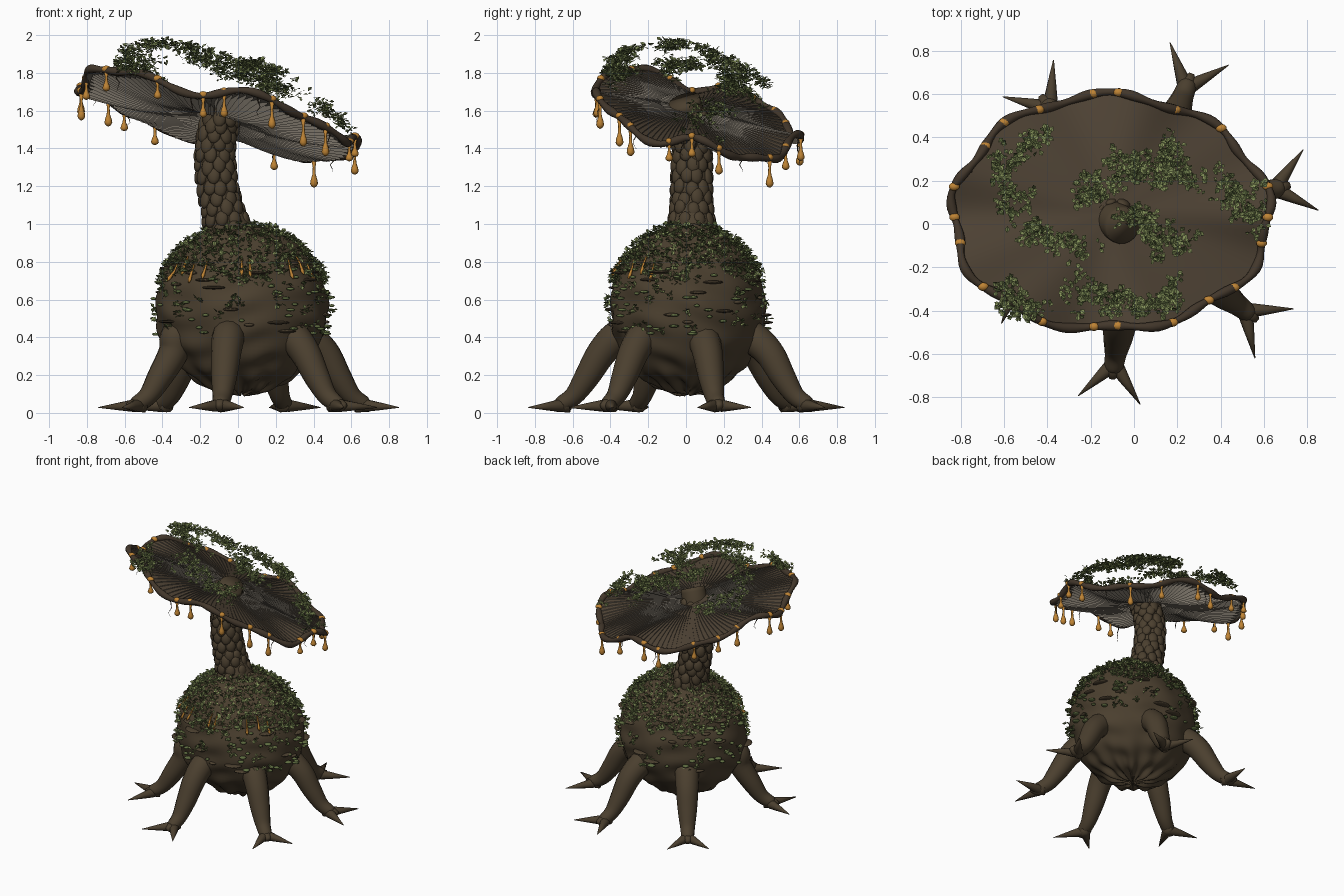
import bpy, bmesh, math, random
from math import sin, cos, pi, radians
from mathutils import Vector, Matrix

if "Cube" in bpy.data.objects:
    bpy.data.objects.remove(bpy.data.objects["Cube"])
random.seed(4)
R = random.uniform

def mat(name, c):
    m = bpy.data.materials.new(name)
    m.diffuse_color = (*c, 1)
    m.use_nodes = True
    m.node_tree.nodes["Principled BSDF"].inputs["Base Color"].default_value = m.diffuse_color
    return m

BARK = mat("bark brown", (0.07, 0.05, 0.028))
RIM = mat("dark bark", (0.055, 0.038, 0.024))
CAP = mat("cap brown", (0.075, 0.054, 0.034))
GILL = mat("gill grey", (0.2, 0.175, 0.14))
AMBER = mat("amber sap", (0.52, 0.23, 0.035))
MOSS = mat("moss green", (0.23, 0.285, 0.1))
DARK = mat("deep moss", (0.12, 0.16, 0.055))

def finish(name, bm, mats, smooth=True):
    me = bpy.data.meshes.new(name)
    bm.to_mesh(me)
    bm.free()
    for m in mats:
        me.materials.append(m)
    for p in me.polygons:
        p.use_smooth = smooth
    ob = bpy.data.objects.new(name, me)
    bpy.context.collection.objects.link(ob)
    return ob

def spline(pts, k=5):
    """Catmull-Rom through points; works for any tuple length."""
    out = []
    n = len(pts)
    for i in range(n - 1):
        a, b, c, d = pts[max(i - 1, 0)], pts[i], pts[i + 1], pts[min(i + 2, n - 1)]
        for j in range(k):
            t = j / k
            out.append([0.5 * (2 * q + (r - p) * t + (2 * p - 5 * q + 4 * r - s) * t * t
                        + (3 * q - p - 3 * r + s) * t ** 3) for p, q, r, s in zip(a, b, c, d)])
    return out + [list(pts[-1])]

def tube(bm, path, n=12, closed=False):
    """path rows: x, y, z, radius"""
    P = [Vector(p[:3]) for p in path]
    m = len(P)
    u, rings = None, []
    for i, p in enumerate(P):
        a, b = (P[i - 1], P[(i + 1) % m]) if closed else (P[max(i - 1, 0)], P[min(i + 1, m - 1)])
        t = (b - a).normalized()
        u = t.orthogonal() if u is None else u - t * u.dot(t)
        u.normalize()
        v = t.cross(u)
        rings.append([bm.verts.new(p + (u * cos(2 * pi * j / n) + v * sin(2 * pi * j / n)) * path[i][3])
                      for j in range(n)])
    for i in range(m if closed else m - 1):
        A, B = rings[i], rings[(i + 1) % m]
        for j in range(n):
            bm.faces.new((A[j], A[(j + 1) % n], B[(j + 1) % n], B[j]))
    if not closed:
        bm.faces.new(rings[0][::-1])
        bm.faces.new(rings[-1])

def blob(bm, loc, size, rot=Matrix(), u=10, v=7):
    M = Matrix.Translation(loc) @ rot.to_4x4() @ Matrix.Diagonal((*size, 1))
    bmesh.ops.create_uvsphere(bm, u_segments=u, v_segments=v, radius=1, matrix=M)

def leaf(bm, p, d, s):
    """small folded leaf, lying roughly flat with its face up"""
    side = (Vector((0, 0, 1)) + jitter(.5)).cross(d).normalized()
    up = d.cross(side).normalized() * s * 0.12
    v = [bm.verts.new(q) for q in (p, p + d * s * .55 - side * s * .38 + up,
                                   p + d * s, p + d * s * .55 + side * s * .38 + up)]
    k = random.choice((0, 0, 0, 1))
    for tri in ((v[0], v[1], v[2]), (v[0], v[2], v[3])):
        f = bm.faces.new(tri)
        f.material_index = k
        f.normal_update()
        if f.normal.z < 0:
            f.normal_flip()

def jitter(s=1.0):
    return Vector((R(-s, s), R(-s, s), R(-s, s)))

# bulbous body with lumpy wrinkles and a pleated underside
def body_point(a, h):
    """a = angle, h = -pi/2..pi/2 latitude"""
    w = 1 + 0.012 * sin(17 * h + 3 * sin(2 * a)) * (1 + .6 * sin(7 * a + 3 * h)) + 0.01 * sin(9 * a + 6 * h)
    if h < -0.5:
        w += 0.025 * cos(14 * a) * min(1, (-0.5 - h) * 1.5)
    return Vector((0.02 + 0.455 * w * cos(h) * cos(a), 0.01 + 0.41 * w * cos(h) * sin(a), 0.55 + 0.445 * w * sin(h)))

bm = bmesh.new()
bmesh.ops.create_uvsphere(bm, u_segments=96, v_segments=64, radius=1)
for v in bm.verts:
    v.co = body_point(math.atan2(v.co.y, v.co.x), math.asin(max(-1, min(1, v.co.z))))
finish("body", bm, [BARK])

# six legs, each with two splayed claws and a short middle toe
for i, (deg, r) in enumerate([(14, .69), (69, .69), (126, .68), (206, .6), (262, .67), (322, .67)]):
    a = radians(deg)
    out, lat = Vector((cos(a), sin(a), 0)), Vector((-sin(a), cos(a), 0))
    bm = bmesh.new()
    prof = [(.28, .43, .06), (.36, .41, .085), (r - .22, .32, .08), (r - .14, .19, .068), (r - .07, .09, .052), (r, .045, .042), (r + .03, .035, .02)]
    tube(bm, spline([(out.x * q, out.y * q, z, w) for q, z, w in prof]), 14)
    f = out * (r - .02) + Vector((0, 0, .04))
    for s in (-1, 1):
        d = (out * cos(.7) + lat * s * sin(.7))
        tube(bm, [(*(f + d * t - Vector((0, 0, .1 * max(t, 0) * .5))), w)
                  for t, w in ((-.03, .03), (.03, .034), (.1, .023), (.225, .002))], 10)
    tube(bm, [(*(f + out * t), w) for t, w in ((-.03, .038), (.04, .036), (.075, .012))], 10)
    for v in bm.verts:
        v.co.z = max(v.co.z, 0.0)
    finish("leg_%d" % (i + 1), bm, [BARK])

# leaning stalk covered with overlapping bark plates
stalk = spline([(-.03, .03, .93, .13), (-.08, .03, 1.08, .102), (-.115, .03, 1.25, .096),
                (-.12, .03, 1.42, .092), (-.09, .015, 1.56, .09), (-.05, -.01, 1.655, .085)], 3)
bm = bmesh.new()
tube(bm, stalk, 20)
finish("stalk", bm, [BARK])
bm = bmesh.new()
for i, (x, y, z, r) in enumerate(stalk[1:13]):
    for j in range(9):
        a = 2 * pi * (j + 0.5 * (i % 2)) / 9 + R(-.1, .1)
        rot = Matrix.Rotation(a, 3, 'Z') @ Matrix.Rotation(-.15, 3, 'Y')
        blob(bm, (x + r * cos(a), y + r * sin(a), z + R(-.01, .01)), (.02, .035, .042 + R(0, .008)), rot, 10, 6)
finish("stalk_plates", bm, [BARK])

# tilted wavy cap
def plane(x, y):
    return 1.6 - .235 * (x + .11) - .235 * (y - .05)

def cap(a, t, dz=0.0):
    lobe = cos(9 * a - 1.57)
    w = 1 + t * t * (.028 * lobe + .012 * cos(3 * a + 1))
    x, y = -.11 + .73 * t * w * cos(a), .05 + .54 * t * w * sin(a)
    return Vector((x, y, plane(x, y) + t * t * (.035 * cos(5 * a - .35) - .025 - .018 * sin(9 * a - 1.57)) + dz))

N, T = 108, 12
bm = bmesh.new()
for dz, k in ((0, 0), (-.014, 1)):
    g = [[bm.verts.new(cap(2 * pi * i / N, .02 + .98 * j / T, dz)) for i in range(N)] for j in range(T + 1)]
    for j in range(T):
        for i in range(N):
            q = [g[j][i], g[j + 1][i], g[j + 1][(i + 1) % N], g[j][(i + 1) % N]]
            bm.faces.new(q if k == 0 else q[::-1]).material_index = k
finish("cap", bm, [CAP, GILL])

# radial gill blades, edges just breaking through the cap top
bm = bmesh.new()
for i in range(120):
    a = 2 * pi * i / 120
    t0 = .15 if i % 2 else .35
    ts = [t0 + (.97 - t0) * k / 8 for k in range(9)]
    row = [(bm.verts.new(cap(a + .12 * t, t, .004 + .008 * (1 - t))),
            bm.verts.new(cap(a + .12 * t, t, -.02 - .055 * sin(pi * t)))) for t in ts]
    for p, q in zip(row, row[1:]):
        bm.faces.new((p[0], p[1], q[1], q[0]))
finish("gills", bm, [GILL], False)

bm = bmesh.new()
tube(bm, [(*cap(2 * pi * i / 144, 1, .004), .02 + .004 * sin(i)) for i in range(144)], 10, True)
finish("cap_rim", bm, [RIM])

# amber sap drops hanging from the rim
bm = bmesh.new()
for d in (96, 87, 65, 46, 13, -2, -15, -39, -50, -67, -87, -96, -115, -142, -165, -178, 167, 144, 131, 117):
    p = cap(radians(d), 1)
    L = R(.09, .15)
    blob(bm, p + Vector((0, 0, .011)), (.026, .02, .018))
    tube(bm, [(p.x, p.y, p.z - L * t, w) for t, w in ((0, .014), (.3, .007), (.55, .009), (.75, .018),
                                                      (.88, .021), (.97, .014), (1.02, .003))], 10)
finish("rim_sap_drops", bm, [AMBER])

# sap runs on the upper body
bm = bmesh.new()
for d in (-150, -138, -128, -90, -84, -52, -40, -30, -118):
    a, h = radians(d), R(.52, .66)
    tube(bm, [(*(body_point(a, h - t) + Vector((cos(a), sin(a), .3)) * .016), w)
              for t, w in ((0, .004), (.1, .006), (.2, .01), (.24, .003))], 8)
finish("body_sap_runs", bm, [AMBER])

# shelf fungi on the body
bm = bmesh.new()
for i in range(34):
    a, h = i * 2.4, R(-.3, .6)
    s = R(.025, .07)
    blob(bm, body_point(a, h), (s * .7, s, .009), Matrix.Rotation(a, 3, 'Z'), 12, 6)
finish("shelf_fungi", bm, [BARK])
bm = bmesh.new()
for i in range(90):
    a, h = R(-pi, pi), R(-.3, .5)
    s = R(.014, .03)
    blob(bm, body_point(a, h) + Vector((cos(a), sin(a), 0)) * .012, (s, s, .008), Matrix.Rotation(a, 3, 'Z'), 8, 5)
finish("green_shelves", bm, [DARK])

# leafy moss: thick on the crown of the body, thinning downward
bm = bmesh.new()
def sprig(a, h, spread):
    n = Vector((cos(h) * cos(a), cos(h) * sin(a), sin(h)))
    q = body_point(a, h) + n * R(-.002, .014) + jitter(spread)
    leaf(bm, q, (Vector((n.x, n.y, .1)) * .6 + jitter(.7)).normalized(), R(.02, .038))
for i in range(2800):
    a = R(-pi, pi)
    sprig(a, math.asin(R(.4 + .1 * sin(5 * a), .985)), .004)
for i in range(80):
    a, h = R(-pi, pi), R(-.3, .5)
    for k in range(8):
        sprig(a, h, .016)
finish("body_moss", bm, [MOSS, DARK], False)

# moss drifts arching above the cap, in loose tufts
drifts = [[(-.42, .42), (-.56, .33), (-.6, .2), (-.52, .03), (-.4, -.08), (-.25, -.1)],
          [(-.25, .14), (-.14, .2), (-.05, .28), (.08, .26), (.2, .23), (.27, .22)], [(.15, .38), (.2, .27)],
          [(-.02, .06), (.06, -.02), (.12, -.12), (.22, -.06)], [(.38, .2), (.5, .12), (.56, .02)],
          [(-.6, -.32), (-.52, -.39), (-.46, -.42)], [(-.26, -.31), (-.15, -.33), (0, -.36), (.12, -.38), (.17, -.29)]]
bm = bmesh.new()
for line in drifts:
    for x, y in spline(line, 4):
        for tuft in range(4):
            tx, ty = x + random.gauss(0, .034), y + random.gauss(0, .034)
            r2 = ((tx + .11) / .73) ** 2 + ((ty - .05) / .54) ** 2
            z = plane(tx, ty) + .265 * max(0, 1 - r2 * r2)
            for k in range(random.choice((4, 8, 12))):
                q = Vector((tx, ty, z)) + Vector((R(-.018, .018), R(-.018, .018), R(-.012, .022)))
                d = jitter()
                d.z = d.z * .6 + .05
                leaf(bm, q, d.normalized(), R(.02, .036))
finish("cap_moss", bm, [MOSS, DARK], False)

# thin rootlets trailing from the rim
bm = bmesh.new()
for i in range(12):
    p = cap(i * 1.13, .98)
    L = R(.06, .16)
    tube(bm, [(p.x + .01 * sin(9 * t + i), p.y + .01 * cos(7 * t + i), p.z - L * t, .004 * (1.1 - t)) for t in (0, .25, .5, .75, 1)], 5)
finish("rim_rootlets", bm, [RIM])
